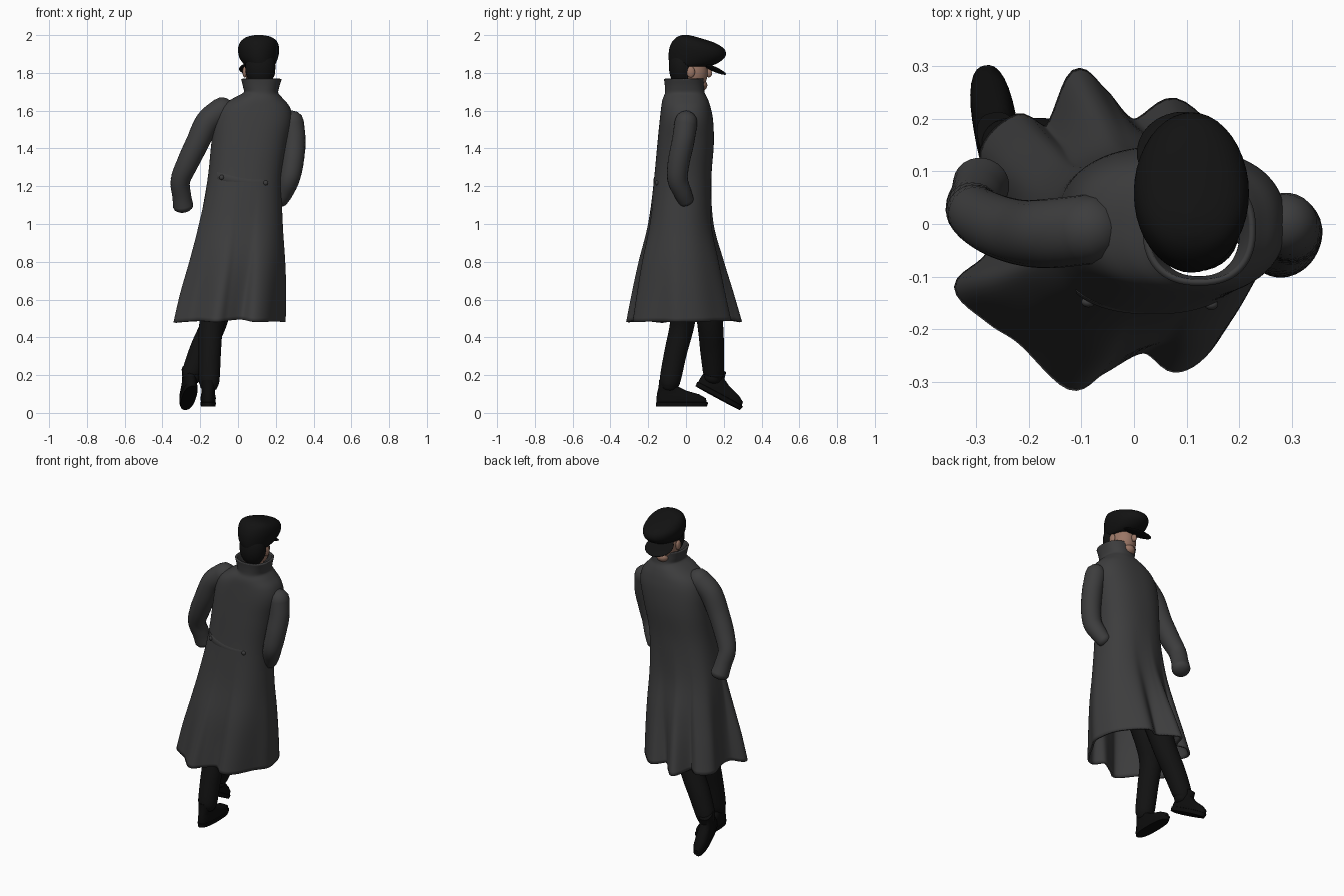
import bpy, bmesh, math
from mathutils import Vector, Matrix

old = bpy.data.objects.get("Cube")
if old:
    bpy.data.objects.remove(old, do_unlink=True)


def material(name, rgb):
    m = bpy.data.materials.new(name)
    m.use_nodes = True
    m.diffuse_color = (*rgb, 1)
    bsdf = next(n for n in m.node_tree.nodes if n.type == 'BSDF_PRINCIPLED')
    bsdf.inputs["Base Color"].default_value = (*rgb, 1)
    bsdf.inputs["Roughness"].default_value = 0.8
    return m


GREY = material("charcoal wool", (0.046, 0.046, 0.047))
BLACK = material("black cloth", (0.006, 0.006, 0.006))
LEATHER = material("black leather", (0.004, 0.004, 0.004))
SKIN = material("skin", (0.32, 0.18, 0.13))


def spline(points, steps, closed=False):
    """Catmull-Rom samples through vectors of any size."""
    p = [Vector(q) for q in points]
    n = len(p)
    get = (lambda i: p[i % n]) if closed else (lambda i: p[max(0, min(n - 1, i))])
    out = []
    for i in range(n if closed else n - 1):
        a, b, c, d = (get(i + k) for k in (-1, 0, 1, 2))
        for s in range(steps):
            t = s / steps
            out.append(0.5 * (2 * b + (c - a) * t + (2 * a - 5 * b + 4 * c - d) * t ** 2
                              + (3 * b - a - 3 * c + d) * t ** 3))
    return out if closed else out + [p[-1]]


def finish(name, bm, mat, angle=45):
    bmesh.ops.recalc_face_normals(bm, faces=bm.faces)
    me = bpy.data.meshes.new(name)
    bm.to_mesh(me)
    bm.free()
    me.materials.append(mat)
    ob = bpy.data.objects.new(name, me)
    bpy.context.collection.objects.link(ob)
    bpy.ops.object.select_all(action='DESELECT')
    bpy.context.view_layer.objects.active = ob
    ob.select_set(True)
    bpy.ops.object.shade_smooth_by_angle(angle=math.radians(angle))
    return ob


def loft(name, rings, mat, capped=True, angle=45):
    bm = bmesh.new()
    rows = [[bm.verts.new(v) for v in ring] for ring in rings]
    n = len(rows[0])
    for lo, hi in zip(rows, rows[1:]):
        for i in range(n):
            j = (i + 1) % n
            bm.faces.new((lo[i], lo[j], hi[j], hi[i]))
    if capped:
        bm.faces.new(rows[0])
        bm.faces.new(rows[-1])
    return finish(name, bm, mat, angle)


def oval(n=32, power=2.0):
    """Unit superellipse outline."""
    out = []
    for i in range(n):
        a = math.tau * i / n
        c, s = math.cos(a), math.sin(a)
        k = (abs(c) ** power + abs(s) ** power) ** (-1 / power)
        out.append(Vector((c * k, s * k)))
    return out


def stack(rows, outline):
    """Rings from rows of (z, x0, x1, y0, y1)."""
    return [[Vector(((r[1] + r[2]) / 2 + p.x * (r[2] - r[1]) / 2,
                     (r[3] + r[4]) / 2 + p.y * (r[4] - r[3]) / 2, r[0]))
             for p in outline] for r in rows]


def tube(name, path, mat, round_ends=True):
    """Round tube through points of (x, y, z, radius)."""
    pts = spline(path, 6)
    rings = []
    circle = oval(24)

    def ring(centre, radius, turn):
        return [centre + turn @ Vector((p.x * radius, p.y * radius, 0)) for p in circle]

    def turn_at(i):
        d = pts[min(i + 1, len(pts) - 1)].xyz - pts[max(i - 1, 0)].xyz
        return d.to_track_quat('Z', 'Y')

    for i, q in enumerate(pts):
        turn = turn_at(i)
        axis = turn @ Vector((0, 0, 1))
        dome = [math.radians(a) for a in (80, 55, 28)] if round_ends else []
        if i == 0:
            rings += [ring(q.xyz - axis * q.w * math.sin(a), q.w * math.cos(a), turn) for a in dome]
        rings.append(ring(q.xyz, q.w, turn))
        if i == len(pts) - 1:
            rings += [ring(q.xyz + axis * q.w * 0.6 * math.sin(a), q.w * math.cos(a), turn)
                      for a in reversed(dome)]
    return loft(name, rings, mat)


def ball(name, centre, radii, mat, rot=(0, 0, 0)):
    bm = bmesh.new()
    bmesh.ops.create_uvsphere(bm, u_segments=28, v_segments=16, radius=1)
    ob = finish(name, bm, mat, 60)
    ob.location, ob.scale, ob.rotation_euler = centre, radii, rot
    return ob


# Coat: body outline blending into a wavy hem
POWER = 2.4
hem = spline([(.24, 0), (.22, .08), (.17, .15), (.08, .23), (0, .19), (-.06, .25),
              (-.11, .285), (-.16, .18), (-.22, .2), (-.28, .14), (-.26, .03), (-.27, -.06),
              (-.33, -.12), (-.27, -.18), (-.21, -.22), (-.12, -.305), (-.06, -.275),
              (.02, -.235), (.08, -.272), (.14, -.235), (.2, -.13), (.24, -.06)], 6, True)
lo = Vector((min(p.x for p in hem), min(p.y for p in hem)))
hi = Vector((max(p.x for p in hem), max(p.y for p in hem)))
hem = [Vector(((2 * p.x - lo.x - hi.x) / (hi.x - lo.x),
               (2 * p.y - lo.y - hi.y) / (hi.y - lo.y))) for p in hem]
body = []
for p in hem:
    k = (abs(p.x) ** POWER + abs(p.y) ** POWER) ** (-1 / POWER)
    body.append(p * k)
rows = spline([(.49, -.33, .24, -.305, .285, 1), (.64, -.295, .243, -.275, .24, .85),
               (.8, -.25, .238, -.24, .19, .55), (1, -.2, .225, -.19, .135, .2),
               (1.23, -.15, .22, -.158, .122, 0), (1.42, -.13, .25, -.14, .135, 0),
               (1.54, -.115, .275, -.128, .132, 0), (1.61, -.085, .265, -.12, .12, 0),
               (1.655, -.02, .23, -.113, .105, 0), (1.69, .04, .202, -.1, .088, 0),
               (1.73, .038, .207, -.1, .083, 0), (1.77, .028, .22, -.105, .083, 0)], 5)
rings = []
for r in rows:
    w = r[5]
    ring = stack([r], [b.lerp(h, w) for b, h in zip(body, hem)])[0]
    for v, h in zip(ring, hem):
        v.z -= 0.06 * (h.length - 0.85) * w ** 4
    rings.append(ring)
coat = loft("coat", rings, GREY, capped=False, angle=60)
wall = coat.modifiers.new("cloth thickness", 'SOLIDIFY')
wall.thickness, wall.offset = 0.012, -1

# Sleeves
tube("right_sleeve", [(-.085, -.01, 1.605, .066), (-.16, -.018, 1.54, .066),
                      (-.215, -.016, 1.43, .062), (-.268, .0, 1.32, .058),
                      (-.305, .025, 1.23, .052), (-.298, .055, 1.15, .05),
                      (-.29, .075, 1.095, .054)], GREY)
tube("left_sleeve", [(.288, 0, 1.54, .06), (.298, -.015, 1.44, .06),
                     (.29, -.038, 1.33, .058), (.272, -.045, 1.24, .055),
                     (.245, -.02, 1.17, .048), (.22, .0, 1.125, .042)], GREY)

# Half belt across the back, following the coat
strip = []
for i in range(25):
    t = i / 24
    x = -.11 + .28 * t
    nx = abs((x - .035) / .187)
    y = -.018 - .14 * (1 - nx ** POWER) ** (1 / POWER)
    z = 1.253 - .035 * t - .012 * math.sin(math.pi * t)
    strip.append([Vector((x, y + dy, z + dz)) for dy, dz in
                  ((.01, -.022), (-.008, -.022), (-.013, -.015),
                   (-.013, .015), (-.008, .022), (.01, .022))])
loft("back_belt", strip, GREY)
for label, i in (("right", 2), ("left", 22)):
    c = sum(strip[i], Vector()) / 6
    ball(label + "_belt_button", c + Vector((0, -.01, 0)), (.013, .01, .013), GREY)
ball("front_button", (.09, .122, 1.18), (.012, .008, .012), GREY)

# Trousers
tube("left_trouser", [(0, -.02, .85, .08), (-.09, -.005, .62, .074), (-.14, -.02, .47, .065),
                      (-.15, -.055, .32, .06), (-.153, -.083, .18, .056),
                      (-.155, -.09, .14, .046)], BLACK)
tube("right_trouser", [(-.03, .05, .85, .08), (-.09, .105, .62, .074), (-.13, .128, .47, .068),
                       (-.19, .138, .34, .064), (-.238, .145, .22, .056),
                       (-.243, .14, .18, .046)], BLACK)

# Shoes
SHOE = [(0, -.038, .038, -.068, .2), (.022, -.042, .042, -.07, .208),
        (.024, -.038, .038, -.066, .2), (.045, -.041, .041, -.066, .195),
        (.065, -.037, .037, -.064, .16), (.085, -.035, .035, -.06, .09),
        (.105, -.036, .036, -.055, .05), (.14, -.037, .037, -.052, .042)]
for label, spot, turn in (("left", (-.158, -.09, .033), (0, 0, 0)),
                          ("right", (-.25, .11, .11), (-.49, 0, .17))):
    shoe = loft(label + "_shoe", stack(SHOE, oval(32, 2.5)), LEATHER)
    shoe.location, shoe.rotation_euler = spot, turn

# Head
tube("neck", [(.115, -.01, 1.62, .055), (.115, 0, 1.78, .055)], SKIN, False)
ball("face", (.11, .03, 1.8), (.071, .085, .1), SKIN)
ball("chin", (.107, .075, 1.735), (.04, .038, .032), SKIN)
ball("nose", (.1, .118, 1.8), (.014, .02, .024), SKIN, (.3, 0, 0))
for label, x in (("right", .036), ("left", .184)):
    ball(label + "_ear", (x, .025, 1.805), (.012, .022, .03), SKIN)
ball("hair", (.118, -.02, 1.83), (.08, .07, .11), BLACK)

# Flat cap and its peak
CAP = [(1.835, .04, .19, -.08, .125), (1.85, .028, .2, -.088, .165),
       (1.875, .01, .21, -.092, .2), (1.9, .002, .216, -.092, .212),
       (1.93, .0, .218, -.088, .2), (1.96, .01, .21, -.076, .15),
       (1.98, .028, .193, -.06, .09), (1.993, .055, .167, -.042, .045),
       (2, .09, .13, -.022, .015)]
loft("flat_cap", stack(spline(CAP, 3), oval(40)), BLACK, angle=60)
ball("cap_peak", (.09, .138, 1.825), (.085, .082, .013), BLACK, (-.42, 0, .15))
